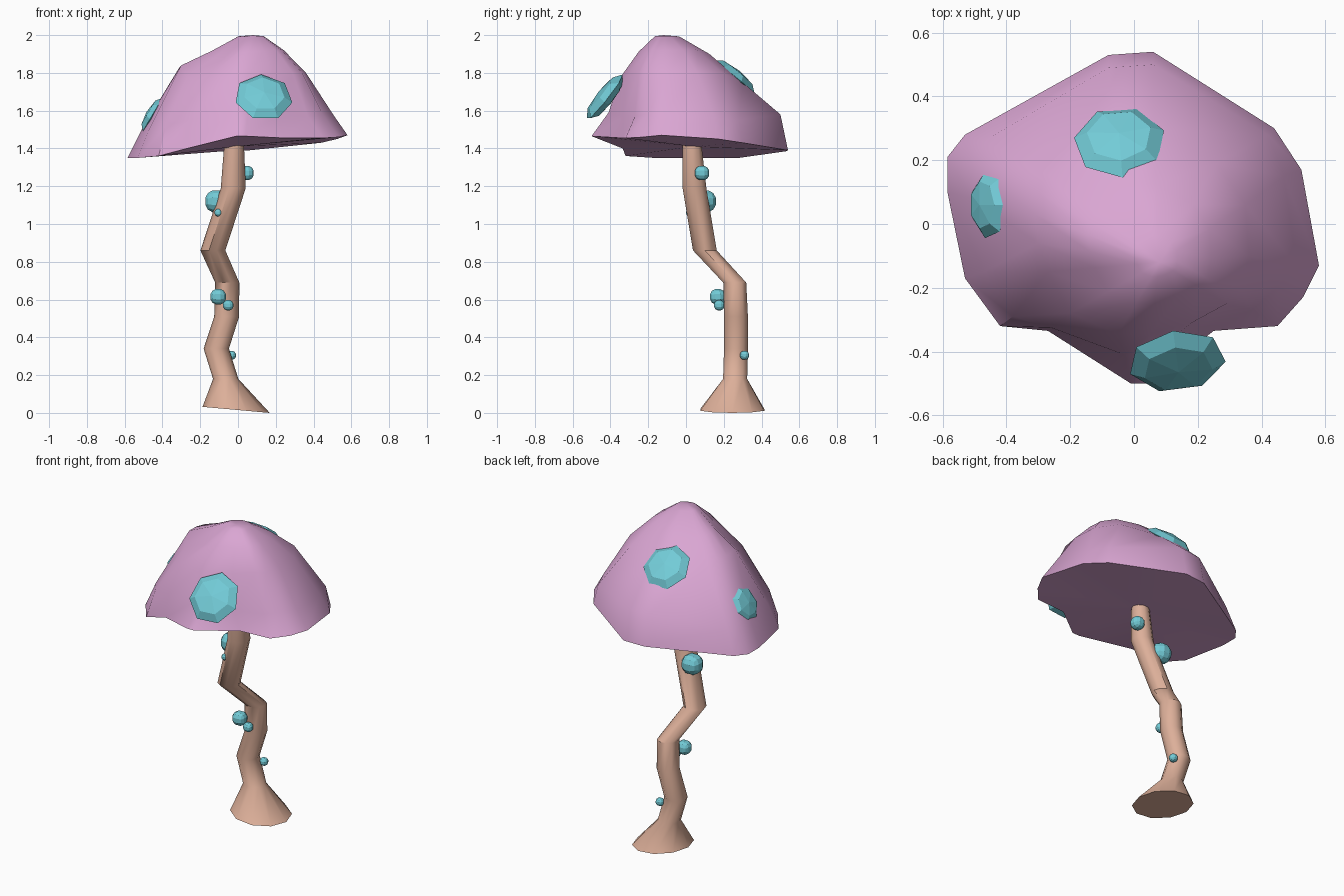
import bpy, bmesh, math
from mathutils import Vector, Matrix

if "Cube" in bpy.data.objects:
    bpy.data.objects.remove(bpy.data.objects["Cube"])


def material(name, rgb):
    m = bpy.data.materials.new(name)
    m.diffuse_color = (*rgb, 1)
    m.use_nodes = True
    m.node_tree.nodes["Principled BSDF"].inputs["Base Color"].default_value = m.diffuse_color
    return m


PINK = material("cap_pink", (0.70, 0.38, 0.65))
TAN = material("stem_tan", (0.72, 0.43, 0.32))
BLUE = material("spot_blue", (0.17, 0.60, 0.68))


def finish(bm, name, mat, smooth=None):
    bmesh.ops.recalc_face_normals(bm, faces=bm.faces)
    me = bpy.data.meshes.new(name)
    bm.to_mesh(me)
    bm.free()
    me.materials.append(mat)
    ob = bpy.data.objects.new(name, me)
    bpy.context.collection.objects.link(ob)
    if smooth:
        bpy.ops.object.select_all(action='DESELECT')
        bpy.context.view_layer.objects.active = ob
        ob.select_set(True)
        bpy.ops.object.shade_smooth_by_angle(angle=math.radians(smooth))
    return ob


def bridge(bm, a, b):
    n = len(a)
    for i in range(n):
        j = (i + 1) % n
        bm.faces.new((a[i], a[j], b[j], b[i]))


def fan(bm, ring, tip):
    v = bm.verts.new(tip)
    for i in range(len(ring)):
        bm.faces.new((ring[i], ring[(i + 1) % len(ring)], v))


# Crooked ten-sided stem: x, y, z, radius
path = [(-0.01, 0.245, 0.016, 0.178), (-0.065, 0.26, 0.18, 0.067),
        (-0.115, 0.265, 0.34, 0.067), (-0.06, 0.265, 0.51, 0.066),
        (-0.057, 0.258, 0.69, 0.064), (-0.133, 0.10, 0.86, 0.066),
        (-0.025, 0.045, 1.19, 0.066), (-0.02, 0.03, 1.46, 0.05)]
bm = bmesh.new()
rings = []
for k, (x, y, z, r) in enumerate(path):
    ring = []
    for i in range(10):
        a = math.tau * i / 10
        tilt = -0.016 * math.cos(a) if k == 0 else 0
        ring.append(bm.verts.new((x + r * math.cos(a), y + r * math.sin(a), z + tilt)))
    rings.append(ring)
for a, b in zip(rings, rings[1:]):
    bridge(bm, a, b)
bm.faces.new(rings[0])
bm.faces.new(rings[-1])
finish(bm, "stem", TAN, 38)

# Lumpy cap: rim, skirt and shoulder rings, then rings closing on the crown
rim = [(0.58, -0.13, 1.47), (0.525, 0.17, 1.45), (0.44, 0.30, 1.43), (0.06, 0.54, 1.39),
       (-0.08, 0.53, 1.385), (-0.53, 0.28, 1.35), (-0.585, 0.21, 1.35), (-0.585, 0.10, 1.35),
       (-0.53, -0.17, 1.35), (-0.42, -0.32, 1.36), (-0.27, -0.335, 1.40), (-0.01, -0.50, 1.465),
       (0.04, -0.50, 1.465), (0.25, -0.335, 1.455), (0.45, -0.32, 1.455), (0.53, -0.23, 1.46)]
skirt = [(0.51, -0.13, 1.57), (0.47, 0.15, 1.56), (0.42, 0.28, 1.55), (0.06, 0.50, 1.58),
         (-0.08, 0.49, 1.57), (-0.47, 0.26, 1.50), (-0.51, 0.18, 1.50), (-0.51, 0.08, 1.50),
         (-0.47, -0.15, 1.50), (-0.38, -0.29, 1.52), (-0.26, -0.325, 1.55), (-0.03, -0.41, 1.59),
         (0.05, -0.41, 1.59), (0.20, -0.33, 1.57), (0.37, -0.27, 1.57), (0.45, -0.20, 1.58)]
shoulder = [(0.36, -0.10, 1.80), (0.35, 0.06, 1.80), (0.26, 0.19, 1.80), (0.06, 0.30, 1.75),
            (-0.06, 0.30, 1.75), (-0.26, 0.15, 1.80), (-0.30, 0.10, 1.82), (-0.31, 0.03, 1.83),
            (-0.30, -0.06, 1.84), (-0.27, -0.15, 1.78), (-0.20, -0.28, 1.75), (-0.05, -0.345, 1.77),
            (0.05, -0.345, 1.78), (0.18, -0.31, 1.79), (0.29, -0.25, 1.80), (0.34, -0.21, 1.80)]
crown = Vector((0.08, -0.12, 2.0))


def inset(scale, drop):
    # the left side (x < 0) stays a little lower
    return [(crown.x + (x - crown.x) * scale, crown.y + (y - crown.y) * scale,
             2.0 - (2.0 - z) * drop * (1.25 if x < -0.1 else 0.95)) for x, y, z in shoulder]


bm = bmesh.new()
rings = [[bm.verts.new(p) for p in pts]
         for pts in (rim, skirt, shoulder, inset(0.58, 0.42), inset(0.2, 0.03))]
for a, b in zip(rings, rings[1:]):
    bridge(bm, a, b)
fan(bm, rings[-1], crown)
fan(bm, rings[0], (-0.01, 0.03, 1.41))
finish(bm, "cap", PINK, 40)


# Flattened seven-sided faceted spots on the cap
def spot(name, centre, normal, radius, thick):
    bm = bmesh.new()
    bmesh.ops.create_uvsphere(bm, u_segments=7, v_segments=4, radius=1)
    turn = Vector(normal).to_track_quat('Z', 'Y').to_matrix().to_4x4()
    m = Matrix.Translation(centre) @ turn @ Matrix.Diagonal((radius, radius, thick, 1))
    bmesh.ops.transform(bm, matrix=m, verts=bm.verts)
    finish(bm, name, BLUE)


spot("front_cap_spot", (0.135, -0.43, 1.67), (0.1, -0.78, 0.62), 0.155, 0.045)
spot("back_cap_spot", (-0.045, 0.257, 1.775), (-0.05, 0.62, 0.75), 0.145, 0.045)
spot("left_cap_spot", (-0.455, 0.06, 1.575), (-0.85, 0.0, 0.5), 0.107, 0.035)

# Small rounded-cube bumps along the stem: x, y, z, radius
bumps = [(0.045, 0.085, 1.27, 0.042), (-0.115, 0.10, 1.12, 0.064), (-0.105, 0.02, 1.06, 0.021),
         (-0.105, 0.168, 0.615, 0.045), (-0.052, 0.176, 0.57, 0.03), (-0.035, 0.31, 0.305, 0.026)]
for i, (x, y, z, r) in enumerate(bumps):
    bm = bmesh.new()
    bmesh.ops.create_cube(bm, size=2)
    bmesh.ops.subdivide_edges(bm, edges=bm.edges[:], cuts=2, use_grid_fill=True)
    for v in bm.verts:
        v.co = Vector((x, y, z)) + v.co.normalized() * r
    finish(bm, f"stem_bump_{i + 1}", BLUE)
